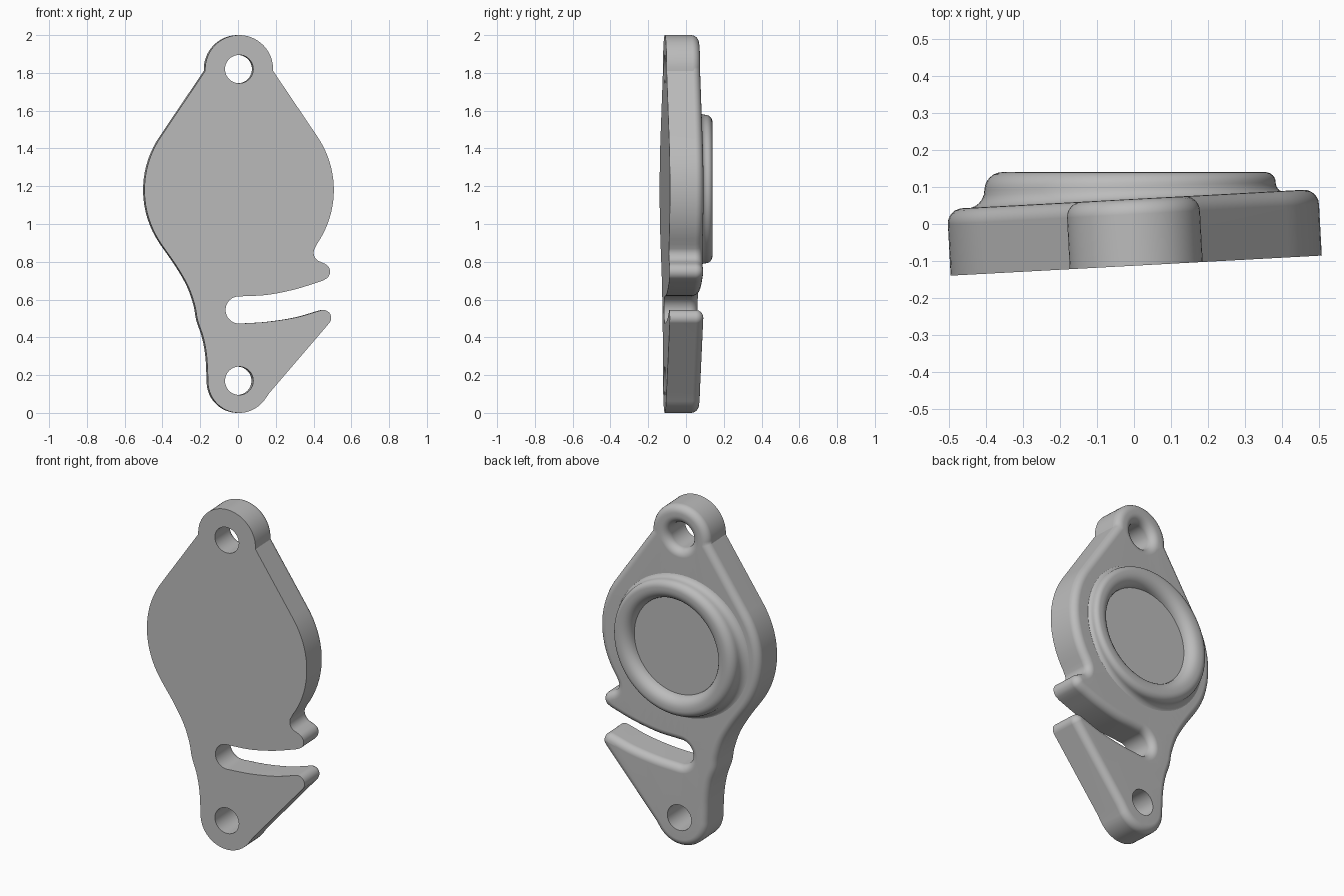
import bpy, bmesh
from math import sin, cos, pi, radians, tan
from mathutils import Vector, Matrix

cube = bpy.data.objects.get("Cube")
if cube:
    bpy.data.objects.remove(cube, do_unlink=True)

TILT = radians(3.1)
FRONT, BACK = -0.1125, 0.0675
ROUND = 0.041
BOSS_Z, BOSS_TOP, FLOOR = 1.185, 0.14, 0.08

grey = bpy.data.materials.new("plain_grey")
grey.use_nodes = True
grey.diffuse_color = (0.5, 0.5, 0.5, 1)
grey.node_tree.nodes["Principled BSDF"].inputs["Base Color"].default_value = (0.5, 0.5, 0.5, 1)


def arc(cx, cz, r, a0, a1, step=6):
    n = max(2, int(abs(a1 - a0) / step))
    angles = [radians(a0 + (a1 - a0) * i / n) for i in range(n + 1)]
    return [Vector((cx + r * cos(a), cz + r * sin(a))) for a in angles]


def spline(*pts, steps=6):
    """Smooth path through a few points."""
    p = [Vector(q) for q in pts]
    p = [2 * p[0] - p[1]] + p + [2 * p[-1] - p[-2]]
    out = []
    for a, b, c, d in zip(p, p[1:], p[2:], p[3:]):
        for i in range(steps):
            t = i / steps
            out.append(0.5 * (2 * b + (c - a) * t + (2 * a - 5 * b + 4 * c - d) * t * t
                              + (3 * b - a - 3 * c + d) * t ** 3))
    return out + [p[-2]]


def inset(loop, dist):
    """Offset a counter-clockwise loop inwards."""
    out = []
    for i, p in enumerate(loop):
        e1 = (p - loop[i - 1]).normalized()
        e2 = (loop[(i + 1) % len(loop)] - p).normalized()
        n1, n2 = Vector((-e1.y, e1.x)), Vector((-e2.y, e2.x))
        out.append(p + (n1 + n2) * dist / (1 + n1.dot(n2)))
    return out


def add_ring(bm, loop, y):
    return [bm.verts.new((p.x, y, p.y)) for p in loop]


def bridge(bm, a, b):
    n = len(a)
    for i in range(n):
        j = (i + 1) % n
        bm.faces.new((a[i], a[j], b[j], b[i]))


def fill(bm, rings):
    edges = []
    for r in rings:
        for i in range(len(r)):
            pair = (r[i - 1], r[i])
            edges.append(bm.edges.get(pair) or bm.edges.new(pair))
    bmesh.ops.triangle_fill(bm, edges=edges, use_beauty=True)


def finish(bm, name):
    bmesh.ops.recalc_face_normals(bm, faces=bm.faces)
    mesh = bpy.data.meshes.new(name)
    bm.to_mesh(mesh)
    bm.free()
    mesh.materials.append(grey)
    obj = bpy.data.objects.new(name, mesh)
    bpy.context.collection.objects.link(obj)
    bpy.ops.object.select_all(action='DESELECT')
    obj.select_set(True)
    bpy.context.view_layer.objects.active = obj
    bpy.ops.object.shade_smooth_by_angle(angle=radians(32))
    wn = obj.modifiers.new("flat_face_normals", 'WEIGHTED_NORMAL')
    wn.keep_sharp = True
    return obj


# Plate outline: ear, body, neck, foot, lower jaw, slot, hook, notch, body
raw = (arc(0, 1.82, 0.18, -3, 183)
       + arc(0, 1.18, 0.502, 145, 214, 4)
       + spline((-0.41, 0.89), (-0.33, 0.775), (-0.27, 0.67), (-0.235, 0.57), (-0.22, 0.49),
                (-0.19, 0.40), (-0.172, 0.30), (-0.165, 0.175))
       + arc(0, 0.165, 0.165, 180, 312)
       + spline((0.13, 0.062), (0.16, 0.105), steps=1)
       + arc(0.446, 0.503, 0.042, -40, 108, 12)
       + spline((0.42, 0.539), (0.3, 0.505), (0.15, 0.482), (0.01, 0.473))
       + arc(0, 0.545, 0.072, 270, 90)
       + spline((0.01, 0.617), (0.15, 0.625), (0.3, 0.655), (0.44, 0.699))
       + arc(0.437, 0.748, 0.045, -65, 68, 12)
       + arc(0.445, 0.848, 0.05, 255, 145, 10)
       + arc(0, 1.18, 0.502, -35, 35, 4))
outline = []
for p in raw:
    if not outline or (p - outline[-1]).length > 0.004:
        outline.append(p)

# Plate with rounded back edge
bm = bmesh.new()
front = add_ring(bm, outline, FRONT)
prev = front
for k in range(7):
    a = k / 6 * pi / 2
    ring = add_ring(bm, inset(outline, ROUND * (1 - cos(a))), BACK - ROUND * (1 - sin(a)))
    bridge(bm, prev, ring)
    prev = ring
front_loops, back_loops = [front], [prev]

# Bolt holes, the upper one with a rounded back rim
for z, rim in ((1.82, 0.045), (0.17, 0)):
    circle = lambda r: arc(0, z, r, 0, 360, 7.5)[:-1]
    prev = add_ring(bm, circle(0.075), FRONT)
    front_loops.append(prev)
    for k in range(7 if rim else 1):
        a = k / 6 * pi / 2
        ring = add_ring(bm, circle(0.075 + rim * (1 - cos(a))), BACK - rim * (1 - sin(a)))
        bridge(bm, prev, ring)
        prev = ring
    back_loops.append(prev)

# Opening under the raised boss
back_loops.append(add_ring(bm, arc(0, BOSS_Z, 0.33, 0, 360, 6)[:-1], BACK))
fill(bm, front_loops)
fill(bm, back_loops)
bmesh.ops.rotate(bm, verts=bm.verts, cent=(0, 0, 0), matrix=Matrix.Rotation(TILT, 3, 'Z'))
finish(bm, "mounting_plate")

# Raised boss: dished floor, rounded rim, and a flare that meets the tilted plate
bm = bmesh.new()
SEG, K = 96, 6
CREST_IN, CREST_OUT, DISH = 0.34, 0.355, BOSS_TOP - FLOOR
rings = []


def boss_ring(radius_height):
    ring = []
    for i in range(SEG):
        a = 2 * pi * i / SEG
        plate = BACK / cos(TILT) + tan(TILT) * 0.4 * cos(a)
        r, y = radius_height((BOSS_TOP - plate) / 2 + 0.002)
        ring.append(bm.verts.new((r * cos(a), y, BOSS_Z + r * sin(a))))
    rings.append(ring)


for k in range(K + 1):
    s, c = sin(k / K * pi / 2), cos(k / K * pi / 2)
    boss_ring(lambda h: (CREST_IN - DISH * c, FLOOR + DISH * s))
for k in range(K + 1):
    s, c = sin(k / K * pi / 2), cos(k / K * pi / 2)
    boss_ring(lambda h: (CREST_OUT + h * s, BOSS_TOP - h * (1 - c)))
for k in range(1, K + 1):
    s, c = sin(k / K * pi / 2), cos(k / K * pi / 2)
    boss_ring(lambda h: (CREST_OUT + h + h * (1 - c), BOSS_TOP - h - h * s))
for a, b in zip(rings, rings[1:]):
    bridge(bm, a, b)
bm.faces.new(rings[0])
# Keep the outside pointing to the back
obj = finish(bm, "raised_boss")
if obj.data.polygons[-1].normal.y < 0:
    obj.data.flip_normals()
